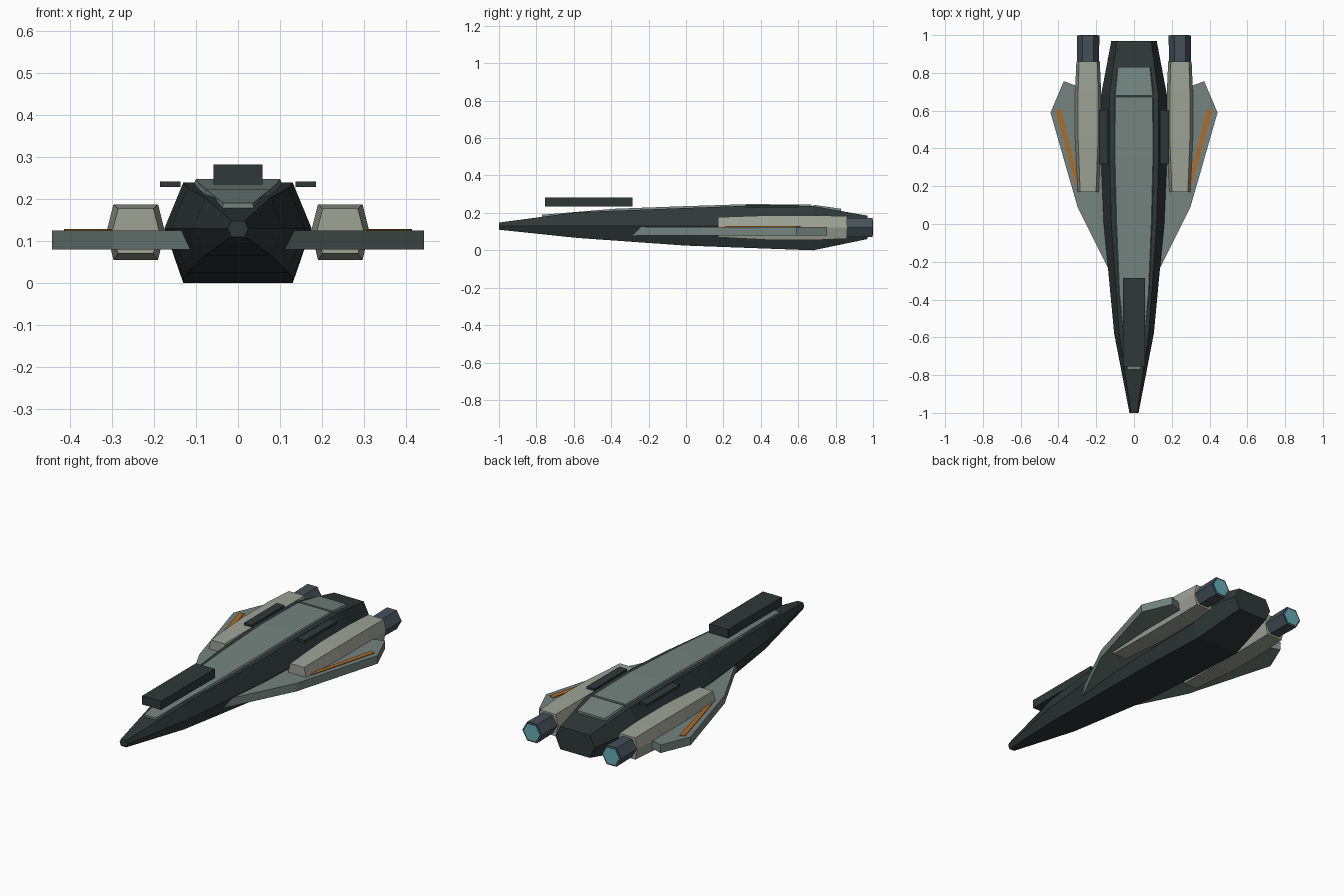
import bpy, bmesh, math

if "Cube" in bpy.data.objects:
    bpy.data.objects.remove(bpy.data.objects["Cube"])


def mat(name, r, g, b):
    m = bpy.data.materials.new(name)
    m.diffuse_color = (r, g, b, 1)
    m.use_nodes = True
    m.node_tree.nodes["Principled BSDF"].inputs["Base Color"].default_value = m.diffuse_color
    return m


DARK = mat("dark_hull", 0.028, 0.039, 0.039)
GREEN = mat("grey_green", 0.175, 0.23, 0.21)
PALE = mat("pale_grey", 0.34, 0.36, 0.30)
STEEL = mat("blue_steel", 0.058, 0.080, 0.100)
ORANGE = mat("orange", 0.43, 0.15, 0.02)
GLOW = mat("cyan_glow", 0.13, 0.42, 0.47)


def loft(name, rings, material):
    """Skin a list of equal-length rings and cap both ends."""
    bm = bmesh.new()
    loops = [[bm.verts.new(p) for p in ring] for ring in rings]
    n = len(loops[0])
    for a, b in zip(loops, loops[1:]):
        for i in range(n):
            j = (i + 1) % n
            bm.faces.new((a[i], a[j], b[j], b[i]))
    bm.faces.new(loops[0])
    bm.faces.new(loops[-1])
    bmesh.ops.recalc_face_normals(bm, faces=bm.faces)
    me = bpy.data.meshes.new(name)
    bm.to_mesh(me)
    bm.free()
    me.materials.append(material)
    ob = bpy.data.objects.new(name, me)
    bpy.context.collection.objects.link(ob)
    return ob


def hexa(y, w, top_w, mid, lo, hi, cx=0.0):
    """Six-sided cross-section at y: widest at mid, flat top and bottom."""
    return [(cx + x, y, z) for x, z in ((w, mid), (top_w, hi), (-top_w, hi),
                                        (-w, mid), (-top_w, lo), (top_w, lo))]


def plate(name, outline, z0, z1, material):
    return loft(name, [[(x, y, z) for x, y in outline] for z in (z0, z1)], material)


def box(name, x0, x1, y0, y1, z0, z1, material):
    return plate(name, [(x0, y0), (x1, y0), (x1, y1), (x0, y1)], z0, z1, material)


# fuselage
loft("fuselage", [hexa(*s) for s in (
    (-1.0, 0.024, 0.016, 0.13, 0.11, 0.148),
    (-0.58, 0.105, 0.078, 0.13, 0.066, 0.204),
    (0.0, 0.160, 0.120, 0.13, 0.025, 0.226),
    (0.35, 0.175, 0.130, 0.13, 0.012, 0.239),
    (0.68, 0.175, 0.130, 0.13, 0.0, 0.236),
    (0.97, 0.120, 0.090, 0.125, 0.06, 0.185))], DARK)


# raised deck panels along the spine
def deck(name, stations):
    loft(name, [[(w, y, z - 0.03), (w * 0.88, y, z), (-w * 0.88, y, z), (-w, y, z - 0.03)]
                for y, w, z in stations], GREEN)


deck("spine_panel", ((-0.77, 0.04, 0.190), (-0.38, 0.086, 0.222), (0.0, 0.104, 0.236),
                     (0.35, 0.114, 0.247), (0.67, 0.112, 0.244)))
deck("rear_panel", ((0.683, 0.112, 0.243), (0.83, 0.095, 0.222)))

# floating dorsal block
box("dorsal_block", -0.058, 0.058, -0.755, -0.285, 0.234, 0.282, DARK)

for s, side in ((-1, "left"), (1, "right")):
    # wing and its painted stripe
    wing = [(0.10, -0.31), (0.142, -0.225), (0.298, 0.087), (0.442, 0.59),
            (0.372, 0.755), (0.15, 0.68), (0.10, 0.66)]
    plate(side + "_wing", [(s * x, y) for x, y in wing], 0.08, 0.125, GREEN)
    stripe = [(0.288, 0.215), (0.306, 0.205), (0.414, 0.60), (0.388, 0.612)]
    plate(side + "_wing_stripe", [(s * x, y) for x, y in stripe], 0.123, 0.129, ORANGE)

    # engine pod
    cx = s * 0.243
    loft(side + "_engine_pod", [hexa(*p, cx) for p in (
        (0.17, 0.056, 0.042, 0.123, 0.07, 0.177),
        (0.45, 0.069, 0.053, 0.123, 0.055, 0.187),
        (0.70, 0.069, 0.053, 0.123, 0.055, 0.187),
        (0.86, 0.062, 0.048, 0.123, 0.062, 0.182))], PALE)

    # nozzle with glowing exhaust
    def ring(y, r):
        return [(cx + r * math.cos(i * math.pi / 3), y, 0.122 + r * math.sin(i * math.pi / 3))
                for i in range(6)]
    loft(side + "_nozzle", [ring(0.84, 0.057), ring(0.998, 0.060)], STEEL)
    loft(side + "_exhaust", [ring(0.994, 0.049), ring(1.0, 0.049)], GLOW)

    # thin shoulder rail
    xs = sorted((s * 0.137, s * 0.185))
    box(side + "_shoulder_rail", *xs, 0.318, 0.604, 0.228, 0.242, DARK)
